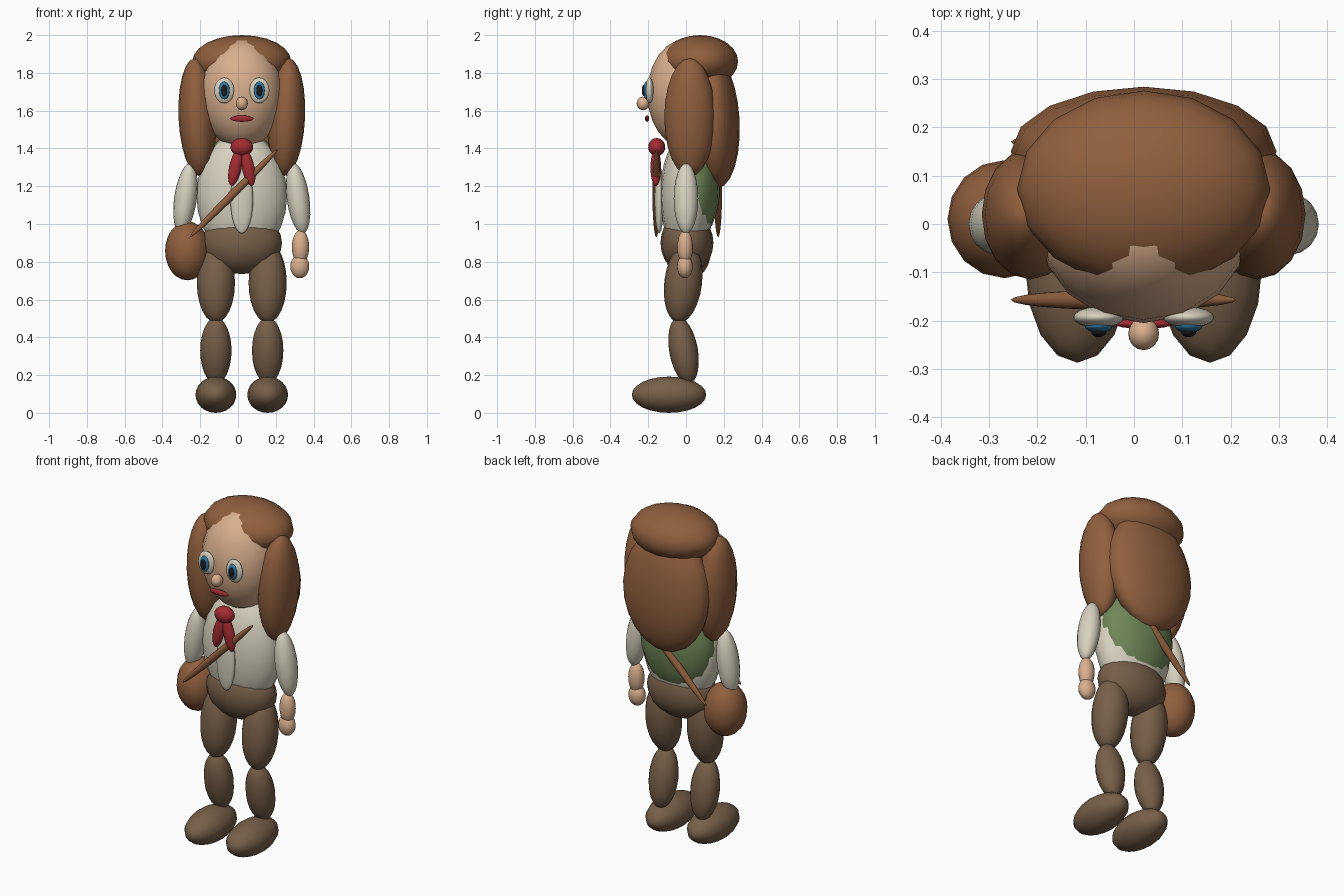
import bpy
from math import radians

if "Cube" in bpy.data.objects:
    bpy.data.objects.remove(bpy.data.objects["Cube"], do_unlink=True)

MID = 0.02  # body centre line; the bag shifts the body to its left


def material(name, rgb):
    mat = bpy.data.materials.new(name)
    mat.use_nodes = True
    mat.diffuse_color = (*rgb, 1)
    mat.node_tree.nodes["Principled BSDF"].inputs["Base Color"].default_value = (*rgb, 1)
    return mat


BROWN = material("chestnut brown", (0.28, 0.115, 0.048))
CLOTH = material("trouser brown", (0.185, 0.115, 0.066))
CREAM = material("cream", (0.68, 0.64, 0.52))
SKIN = material("skin", (0.70, 0.43, 0.27))
RED = material("scarf red", (0.37, 0.025, 0.032))
GREEN = material("vest green", (0.16, 0.24, 0.095))
BLUE = material("eye blue", (0.03, 0.19, 0.36))
DARK = material("pupil dark", (0.012, 0.012, 0.016))


def blob(name, mat, centre, radii, tilt_x=0, tilt_y=0):
    """Smooth ellipsoid; centre x is measured from the body centre line."""
    x, y, z = centre
    bpy.ops.mesh.primitive_uv_sphere_add(
        segments=16, ring_count=12, radius=1, location=(MID + x, y, z),
        rotation=(radians(tilt_x), radians(tilt_y), 0))
    obj = bpy.context.object
    obj.name = name
    obj.scale = radii
    obj.data.materials.append(mat)
    bpy.ops.object.shade_smooth()
    return obj


def pair(name, mat, centre, radii, tilt_x=0, tilt_y=0):
    """The same ellipsoid on the left (+x) and, mirrored, on the right."""
    x, y, z = centre
    for side, s in (("left", 1), ("right", -1)):
        blob(f"{side}_{name}", mat, (s * x, y, z), radii, tilt_x, s * tilt_y)


# Head and hair
blob("head", SKIN, (0, 0, 1.69), (0.22, 0.205, 0.29))
blob("hair_cap", BROWN, (0, 0.073, 1.86), (0.262, 0.203, 0.14))
blob("back_hair", BROWN, (0, 0.15, 1.545), (0.275, 0.134, 0.355), tilt_x=3)
pair("side_hair", BROWN, (0.235, 0.02, 1.565), (0.1, 0.135, 0.313), tilt_y=2.5)

# Face
pair("eye", CREAM, (0.093, -0.193, 1.707), (0.053, 0.022, 0.068))
pair("iris", BLUE, (0.093, -0.211, 1.707), (0.029, 0.014, 0.047))
pair("pupil", DARK, (0.093, -0.223, 1.707), (0.016, 0.011, 0.03))
blob("nose", SKIN, (0, -0.227, 1.638), (0.032, 0.034, 0.036))
blob("mouth", RED, (0, -0.206, 1.558), (0.062, 0.011, 0.017))

# Torso and clothing
blob("shirt", CREAM, (0, 0.008, 1.15), (0.24, 0.145, 0.33))
blob("vest", GREEN, (0, 0.04, 1.2), (0.232, 0.14, 0.29))
blob("shirt_front", CREAM, (0, -0.142, 1.13), (0.06, 0.025, 0.18))
blob("hips", CLOTH, (0, 0.005, 0.9), (0.213, 0.14, 0.165))

# Scarf
blob("scarf_knot", RED, (0, -0.155, 1.407), (0.06, 0.045, 0.048))
for side, s in (("left", 1), ("right", -1)):
    blob(f"{side}_scarf_tail", RED, (s * 0.034, -0.16, 1.3),
         (0.033, 0.028, 0.1), tilt_y=-12 * s)

# Arms
pair("upper_arm", CREAM, (0.298, 0, 1.135), (0.06, 0.065, 0.188), tilt_y=-8)
pair("forearm", SKIN, (0.311, -0.005, 0.878), (0.046, 0.042, 0.09))
pair("hand", SKIN, (0.307, -0.006, 0.775), (0.05, 0.042, 0.062))

# Legs
pair("thigh", CLOTH, (0.137, -0.015, 0.69), (0.101, 0.1, 0.215), tilt_x=-7)
pair("shin", CLOTH, (0.137, -0.013, 0.33), (0.083, 0.076, 0.178), tilt_x=10)
pair("shoe", CLOTH, (0.137, -0.09, 0.096), (0.108, 0.197, 0.096))

# Shoulder bag with its strap across chest and back
blob("bag", BROWN, (-0.288, 0.01, 0.858), (0.118, 0.122, 0.156))
for name, y in (("front_strap", -0.157), ("back_strap", 0.17)):
    blob(name, BROWN, (-0.042, y, 1.163), (0.021, 0.021, 0.329), tilt_y=45)
